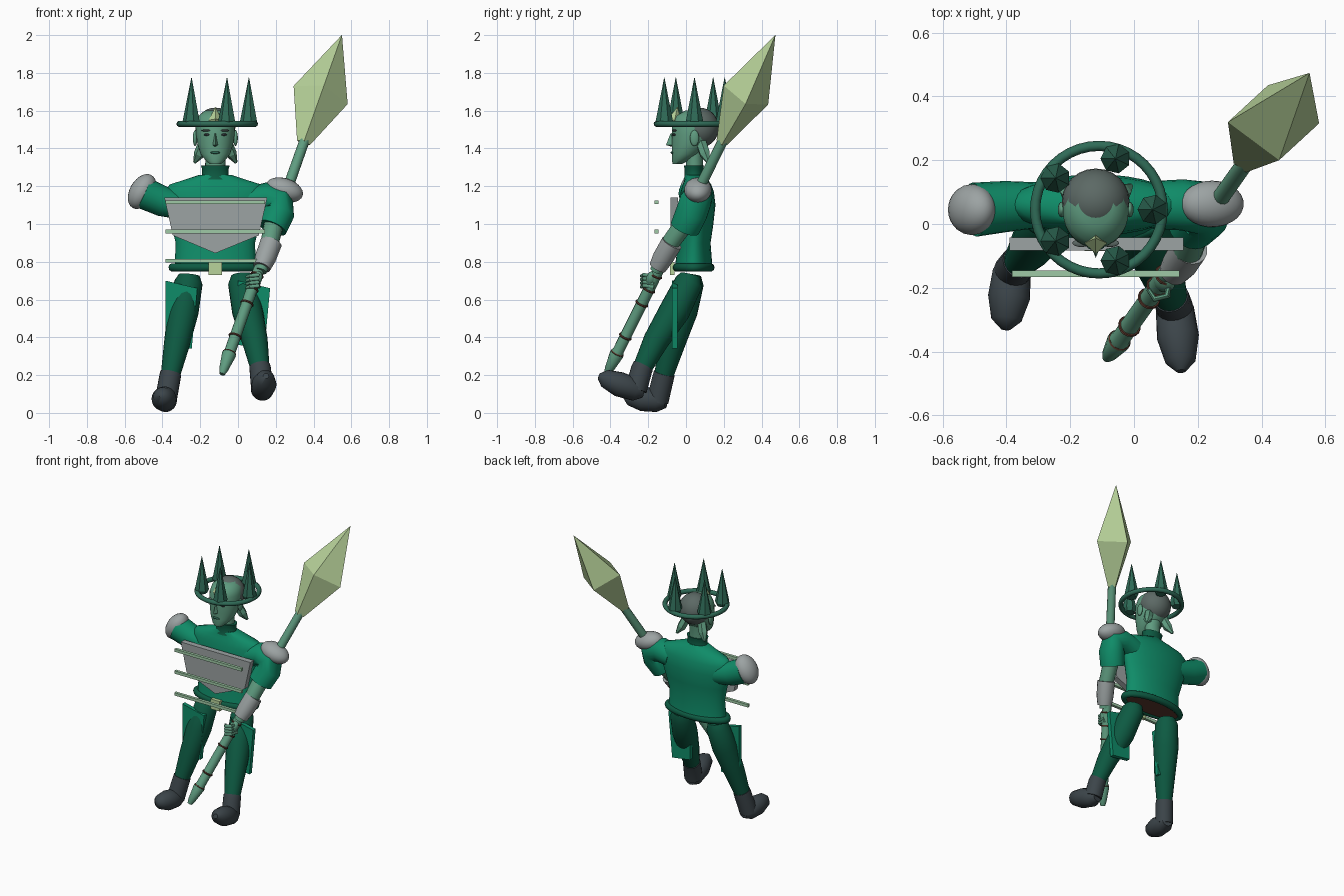
import bpy, bmesh, math
from mathutils import Vector, Matrix

cube = bpy.data.objects.get("Cube")
if cube:
    bpy.data.objects.remove(cube, do_unlink=True)


def material(name, hexcode):
    rgb = [int(hexcode[i:i + 2], 16) / 255 for i in (0, 2, 4)]
    col = [c / 12.92 if c <= 0.04045 else ((c + 0.055) / 1.055) ** 2.4 for c in rgb] + [1]
    m = bpy.data.materials.new(name)
    m.use_nodes = True
    m.diffuse_color = col
    m.node_tree.nodes["Principled BSDF"].inputs["Base Color"].default_value = col
    return m


GREEN = material("tunic green", "0f8c68")
DARK = material("dark green", "0d5a42")
SLATE = material("boot slate", "3c454a")
GREY = material("armour grey", "9ca3a3")
HAIR = material("hair grey", "5c6965")
BLADE = material("pale yellow green", "b9d49b")
BAR = material("pale green", "9fcaa6")
CROWN = material("crown green", "2f6b57")
SKIN = material("skin green", "5f9c80")
BROWN = material("brown", "5a382c")
CX = -0.12  # body centre line


def finish(name, bm, mat, smooth=True):
    bmesh.ops.recalc_face_normals(bm, faces=bm.faces)
    me = bpy.data.meshes.new(name)
    bm.to_mesh(me)
    bm.free()
    ob = bpy.data.objects.new(name, me)
    bpy.context.collection.objects.link(ob)
    me.materials.append(mat)
    if smooth:
        bpy.ops.object.select_all(action="DESELECT")
        ob.select_set(True)
        bpy.context.view_layer.objects.active = ob
        bpy.ops.object.shade_smooth_by_angle(angle=math.radians(45))
    return ob


def loft(name, rings, mat, smooth=True):
    bm = bmesh.new()
    loops = [[bm.verts.new(p) for p in r] for r in rings]
    for a, b in zip(loops, loops[1:]):
        n = len(a)
        for i in range(n):
            bm.faces.new((a[i], a[(i + 1) % n], b[(i + 1) % n], b[i]))
    bm.faces.new(loops[0])
    bm.faces.new(loops[-1])
    return finish(name, bm, mat, smooth)


def stack(name, rows, mat, n=32):
    """Upright body from rows of z, y centre, x radius, y radius."""
    ang = [math.tau * i / n for i in range(n)]
    return loft(name, [[(CX + rx * math.cos(a), y + ry * math.sin(a), z) for a in ang]
                       for z, y, rx, ry in rows], mat)


def tube(name, pts, radii, mat, n=16, smooth=True):
    pts = [Vector(p) for p in pts]
    rings = []
    for i, p in enumerate(pts):
        t = (pts[min(i + 1, len(pts) - 1)] - pts[max(i - 1, 0)]).normalized()
        u = t.cross(Vector((0, 1, 0.01))).normalized()
        v = t.cross(u)
        rings.append([p + radii[i] * (u * math.cos(a) + v * math.sin(a))
                      for a in (math.tau * k / n for k in range(n))])
    return loft(name, rings, mat, smooth)


def ellipsoid(name, centre, size, mat, axis=(0, 0, 1)):
    """Ellipsoid whose local z follows the axis."""
    bm = bmesh.new()
    rot = Vector(axis).to_track_quat("Z", "Y").to_matrix().to_4x4()
    bmesh.ops.create_uvsphere(bm, u_segments=24, v_segments=14, radius=1,
                              matrix=Matrix.Translation(centre) @ rot @ Matrix.Diagonal((*size, 1)))
    return finish(name, bm, mat)


def box(name, lo, hi, mat):
    return plate(name, [(lo[0], lo[2]), (hi[0], lo[2]), (hi[0], hi[2]), (lo[0], hi[2])], lo[1], hi[1], mat)


def plate(name, outline, y0, y1, mat):
    return loft(name, [[(x, y, z) for x, z in outline] for y in (y0, y1)], mat, False)


def torus(name, centre, rx, ry, minor, mat, axis=(0, 0, 1), n=40, m=10, tall=1):
    bm = bmesh.new()
    rot = Vector(axis).to_track_quat("Z", "Y").to_matrix()
    g = []
    for i in range(n):
        a = math.tau * i / n
        g.append([])
        for j in range(m):
            b = math.tau * j / m
            q = minor * math.cos(b)
            p = Vector(((rx + q) * math.cos(a), (ry + q) * math.sin(a), tall * minor * math.sin(b)))
            g[-1].append(bm.verts.new(rot @ p + Vector(centre)))
    for i in range(n):
        for j in range(m):
            k, l = (i + 1) % n, (j + 1) % m
            bm.faces.new((g[i][j], g[k][j], g[k][l], g[i][l]))
    return finish(name, bm, mat)


# Torso, collar and belt
stack("torso", [(0.77, 0.04, 0.215, 0.1), (0.9, 0.045, 0.21, 0.085), (1.0, 0.055, 0.235, 0.09),
                (1.1, 0.06, 0.265, 0.096), (1.17, 0.06, 0.275, 0.088), (1.21, 0.058, 0.24, 0.075),
                (1.235, 0.053, 0.16, 0.062), (1.26, 0.045, 0.085, 0.05)], GREEN)
stack("collar", [(1.235, 0.042, 0.085, 0.056), (1.25, 0.042, 0.07, 0.05), (1.29, 0.042, 0.07, 0.05),
                 (1.31, 0.042, 0.076, 0.053)], DARK)
torus("belt", (CX, 0.04, 0.77), 0.225, 0.088, 0.023, DARK)
stack("torso_underside", [(0.755, 0.04, 0.22, 0.088), (0.765, 0.04, 0.22, 0.088)], BROWN)
box("belt_buckle", (-0.155, -0.085, 0.73), (-0.085, -0.06, 0.8), BLADE)

# Chest plate and the floating bars in front
plate("chest_plate", [(-0.39, 1.14), (0.155, 1.14), (0.11, 0.94), (CX, 0.845), (-0.345, 0.94)],
      -0.083, -0.043, GREY)
for i, z in enumerate((1.115, 0.96, 0.805)):
    box(f"chest_bar_{i + 1}", (-0.383, -0.166, z - 0.01), (0.143, -0.146, z + 0.01), BAR)

# Neck and head
stack("neck", [(1.28, 0.045, 0.055, 0.045), (1.36, 0.045, 0.052, 0.045), (1.44, 0.05, 0.06, 0.055)], SKIN, 20)
stack("head", [(1.318, -0.045, 0.03, 0.025), (1.335, -0.03, 0.05, 0.045), (1.37, 0.0, 0.078, 0.073),
               (1.42, 0.022, 0.094, 0.098), (1.47, 0.036, 0.102, 0.112), (1.53, 0.04, 0.103, 0.113),
               (1.57, 0.045, 0.092, 0.1), (1.6, 0.055, 0.055, 0.06)], SKIN)
ellipsoid("hair", (CX, 0.072, 1.51), (0.106, 0.102, 0.106), HAIR)
loft("nose", [[(CX - w, -0.06, z), (CX, y, z), (CX + w, -0.06, z)]
              for z, w, y in ((1.41, 0.014, -0.08), (1.418, 0.02, -0.106), (1.48, 0.009, -0.082))], SKIN)
ellipsoid("lips", (CX, -0.072, 1.378), (0.026, 0.01, 0.007), CROWN)
for side, s in (("right", -1), ("left", 1)):
    ellipsoid(f"{side}_eye", (CX + s * 0.042, -0.06, 1.473), (0.019, 0.012, 0.007), SLATE)
    ellipsoid(f"{side}_brow", (CX + s * 0.045, -0.06, 1.495), (0.028, 0.012, 0.006), HAIR)
    ellipsoid(f"{side}_ear", (CX + s * 0.107, 0.045, 1.455), (0.012, 0.024, 0.042), SKIN)
    tube(f"{side}_nape_lock", [(CX + s * 0.06, 0.08, 1.43), (CX + s * 0.085, 0.1, 1.37),
                               (CX + s * 0.11, 0.12, 1.325)], (0.03, 0.03, 0.008), SKIN, 6, False)

# Crown: ring, five spikes and a brow gem
RX, RY = -0.11, 0.045
torus("crown_ring", (RX, RY, 1.53), 0.2, 0.2, 0.016, CROWN)
for i in range(5):
    a = math.tau * i / 5
    x, y = RX + 0.168 * math.cos(a), RY + 0.168 * math.sin(a)
    tube(f"crown_spike_{i + 1}", [(x, y, 1.52), (x, y, 1.545), (x, y, 1.775)],
         (0.035, 0.047, 0.001), CROWN, 7, False)
tube("crown_gem", [(CX, -0.062, 1.52), (CX, -0.06, 1.55), (CX, -0.045, 1.62)],
     (0.012, 0.035, 0.001), BLADE, 4, False)

# Right arm
tube("right_sleeve", [(-0.28, 0.06, 1.09), (-0.4, 0.055, 1.12), (-0.5, 0.045, 1.165)],
     (0.07, 0.08, 0.085), GREEN, 20)
ellipsoid("right_shoulder_pad", (-0.508, 0.045, 1.172), (0.08, 0.065, 0.1), GREY, (0.5, 0, 0.86))

# Left arm
tube("left_sleeve", [(0.06, 0.06, 1.12), (0.15, 0.06, 1.14), (0.22, 0.05, 1.12), (0.215, 0.03, 1.06),
                     (0.18, -0.005, 0.98)], (0.075, 0.08, 0.085, 0.085, 0.08), GREEN, 20)
ellipsoid("left_shoulder_pad", (0.245, 0.063, 1.18), (0.073, 0.062, 0.102), GREY, (0.95, 0, -0.3))
tube("left_forearm", [(0.19, -0.01, 1.0), (0.165, -0.09, 0.89), (0.12, -0.16, 0.75)],
     (0.052, 0.048, 0.032), SKIN)
tube("left_bracer", [(0.175, -0.075, 0.9), (0.145, -0.122, 0.82), (0.125, -0.15, 0.77)],
     (0.058, 0.056, 0.047), GREY)
ellipsoid("left_palm", (0.095, -0.18, 0.71), (0.036, 0.028, 0.045), SKIN, (0.3, 0.3, 0.8))
for i in range(4):
    z = 0.725 - 0.019 * i
    tube(f"left_finger_{i + 1}", [(0.11, -0.17, z), (0.105, -0.225, z + 0.005), (0.065, -0.235, z),
                                  (0.045, -0.205, z - 0.005)], (0.011, 0.011, 0.01, 0.007), SKIN, 8)

# Spear: shaft, wraps and faceted blade
FOOT, HEAD = Vector((-0.085, -0.42, 0.205)), Vector((0.355, 0.2, 1.45))
AXIS = (HEAD - FOOT).normalized()
on = lambda t: FOOT.lerp(HEAD, t)
tube("spear_shaft", [on(t) for t in (0, 0.02, 0.085, 0.1, 0.4, 1)],
     (0.015, 0.024, 0.038, 0.03, 0.03, 0.027), SKIN, 14)
for i, t in enumerate((0.09, 0.16, 0.3, 0.36, 0.42)):
    torus(f"spear_wrap_{i + 1}", on(t), 0.031, 0.031, 0.006, BROWN, AXIS, 16, 6)
mid = Vector((0.4375, 0.3175, 1.683))
wide, deep = Vector((0.143, -0.002, -0.048)), Vector((-0.0175, 0.1175, -0.05))
tip = Vector((0.55, 0.473, 2.0))
loft("spear_blade", [[c + k * d for d in (wide, deep, -wide, -deep)]
                     for c, k in ((Vector((0.347, 0.19, 1.43)), 0.24), (mid, 1), (tip, 0.004))], BLADE, False)

# Thigh plates
for side, dx in (("right", 0), ("left", 0.385)):
    plate(f"{side}_thigh_plate", [(-0.385 + dx, 0.7), (-0.215 + dx, 0.66), (-0.245 + dx, 0.34),
                                  (-0.385 + dx, 0.36)], -0.073, -0.045, GREEN)

# Legs and boots
LEGS = {
    "right": [(-0.258, 0.025, 0.73), (-0.262, 0.02, 0.69), (-0.29, -0.02, 0.54), (-0.325, -0.075, 0.36),
              (-0.36, -0.12, 0.19)],
    "left": [(0.018, 0.025, 0.73), (0.022, 0.015, 0.69), (0.05, -0.06, 0.54), (0.09, -0.16, 0.38),
             (0.118, -0.235, 0.23)],
}
BOOTS = {
    "right": [(-0.373, -0.105, 0.06), (-0.383, -0.15, 0.064), (-0.392, -0.23, 0.075), (-0.4, -0.3, 0.088),
              (-0.402, -0.33, 0.095)],
    "left": [(0.123, -0.225, 0.115), (0.128, -0.265, 0.122), (0.138, -0.355, 0.152), (0.146, -0.43, 0.183),
             (0.148, -0.462, 0.195)],
}
for side in LEGS:
    path = LEGS[side]
    tube(f"{side}_leg", path, (0.055, 0.075, 0.082, 0.068, 0.05), DARK, 20)
    heel = Vector(BOOTS[side][1])
    ankle = Vector(path[-1])
    tube(f"{side}_boot_cuff", [ankle.lerp(Vector(path[-2]), 0.12), ankle, heel], (0.056, 0.057, 0.058), SLATE, 20)
    tube(f"{side}_boot", BOOTS[side], (0.035, 0.06, 0.066, 0.048, 0.015), SLATE, 20)
